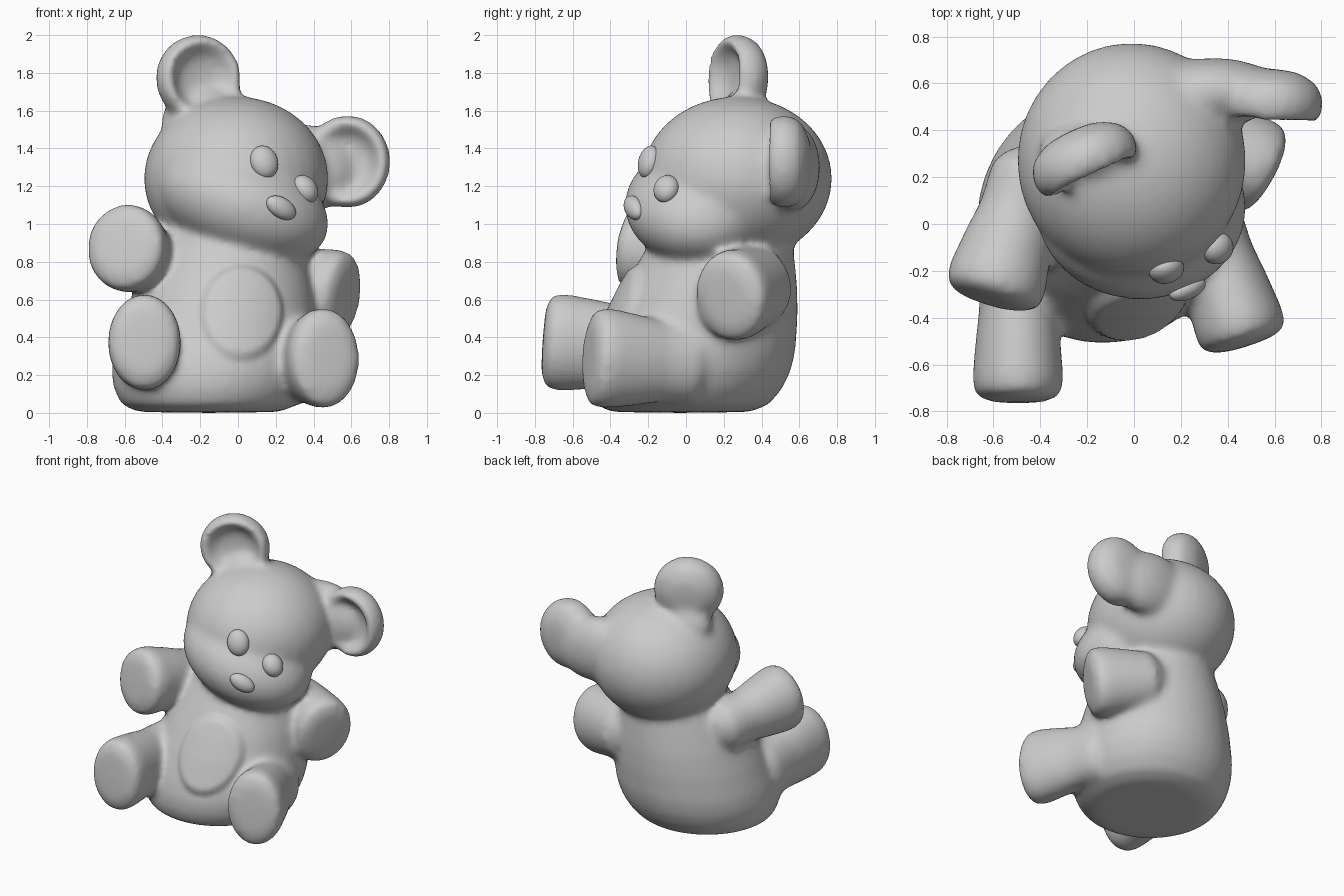
import bpy, bmesh, math
from mathutils import Vector, Matrix

cube = bpy.data.objects.get("Cube")
if cube:
    bpy.data.objects.remove(cube)

grey = bpy.data.materials.new("plain grey")
grey.use_nodes = True
grey.diffuse_color = (0.6, 0.6, 0.6, 1)
grey.node_tree.nodes["Principled BSDF"].inputs["Base Color"].default_value = (0.6, 0.6, 0.6, 1)


def make_object(name, bm):
    mesh = bpy.data.meshes.new(name)
    bm.to_mesh(mesh)
    bm.free()
    mesh.materials.append(grey)
    mesh.shade_smooth()
    ob = bpy.data.objects.new(name, mesh)
    bpy.context.collection.objects.link(ob)
    return ob


def frame(position, direction):
    """Local z along the direction, local y upward."""
    turn = Vector(direction).to_track_quat('Z', 'Y').to_matrix().to_4x4()
    return Matrix.Translation(position) @ turn


def ellipsoid(name, radii, place):
    bm = bmesh.new()
    bmesh.ops.create_uvsphere(bm, u_segments=32, v_segments=20, radius=1)
    bm.transform(place @ Matrix.Diagonal((*radii, 1)))
    return make_object(name, bm)


def ball(name, position, radii, pitch=0):
    place = Matrix.Translation(position) @ Matrix.Rotation(math.radians(pitch), 4, 'Y')
    return ellipsoid(name, radii, place)


def lathe(name, profile, place):
    """Spin a (radius, height) profile into a closed solid."""
    bm = bmesh.new()
    verts = [bm.verts.new((r, 0, h)) for r, h in profile]
    edges = [bm.edges.new(pair) for pair in zip(verts, verts[1:])]
    bmesh.ops.spin(bm, geom=verts + edges, cent=(0, 0, 0), axis=(0, 0, 1),
                   angle=math.tau, steps=36, use_merge=False)
    bmesh.ops.remove_doubles(bm, verts=bm.verts, dist=0.0005)
    bmesh.ops.recalc_face_normals(bm, faces=bm.faces)
    bm.transform(place)
    return make_object(name, bm)


def limb(name, position, direction, width, height, length, taper):
    profile = [(0, 0.01), (0.7, 0.005), (0.78, -0.015), (0.9, -0.01), (0.98, -0.04), (1, -0.1),
               ((1 + taper) / 2, -0.27), (taper, -0.4), (taper, -length + 0.08),
               (taper * 0.6, -length), (0, -length - 0.03)]
    return lathe(name, profile, frame(position, direction) @ Matrix.Diagonal((width, height, 1, 1)))


def ear(name, position, direction, width, height):
    profile = [(0, -0.09), (0.4, -0.085), (0.6, -0.06), (0.76, -0.01), (0.87, 0), (0.97, -0.04),
               (1, -0.1), (0.88, -0.17), (0.5, -0.22), (0, -0.23)]
    return lathe(name, profile, frame(position, direction) @ Matrix.Diagonal((width, height, 1, 1)))


# Seated pear-shaped torso, leaning back toward the neck
lean = Matrix.Translation((-0.155, -0.03, 0)) @ Matrix.Diagonal((1.02, 1, 1, 1))
lean[0][2], lean[1][2] = 0.12, 0.24
torso_profile = [(0, 0), (0.37, 0.005), (0.46, 0.045), (0.51, 0.13), (0.532, 0.22), (0.532, 0.32),
                 (0.502, 0.5), (0.465, 0.65), (0.415, 0.8), (0.34, 1), (0, 1.05)]

# Soft body parts, overlapping so they can be fused
parts = [
    lathe("torso", torso_profile, lean),
    ball("head", (-0.01, 0.27, 1.24), (0.49, 0.505, 0.435)),
    ball("muzzle", (0.03, 0.07, 1.1), (0.47, 0.395, 0.29), 21),
    ball("left_ear_root", (0.34, 0.565, 1.3), (0.3, 0.145, 0.23), 12),
    ball("right_ear_root", (-0.19, 0.31, 1.56), (0.22, 0.13, 0.16), -10),
    ear("right_ear", (-0.175, 0.19, 1.775), (0.42, -0.9, 0.05), 0.24, 0.235),
    ear("left_ear", (0.575, 0.435, 1.33), (-0.06, -0.99, 0), 0.23, 0.25),
    limb("right_arm", (-0.61, -0.325, 0.885), (-0.28, -0.95, 0.15), 0.215, 0.235, 0.66, 0.76),
    limb("left_arm", (0.575, 0.215, 0.61), (0.85, -0.45, -0.15), 0.21, 0.245, 0.5, 0.83),
    limb("right_leg", (-0.495, -0.75, 0.38), (0, -1, 0.07), 0.195, 0.258, 0.68, 0.85),
    limb("left_leg", (0.475, -0.51, 0.295), (0.3, -0.95, 0.06), 0.195, 0.268, 0.65, 0.8),
]

# Fuse the parts into one plush skin
bpy.ops.object.select_all(action='DESELECT')
for part in parts:
    part.select_set(True)
bpy.context.view_layer.objects.active = parts[0]
bpy.ops.object.join()
body = bpy.context.view_layer.objects.active
body.name = "bear_body"
remesh = body.modifiers.new("fuse", 'REMESH')
remesh.mode = 'VOXEL'
remesh.voxel_size = 0.02
remesh.use_smooth_shade = True
smooth = body.modifiers.new("soften", 'SMOOTH')
smooth.factor = 0.5
smooth.iterations = 22
for name in ("fuse", "soften"):
    bpy.ops.object.modifier_apply(modifier=name)

# Raised oval tummy patch
normals = [v.normal.copy() for v in body.data.vertices]
for v, normal in zip(body.data.vertices, normals):
    inside = 1 - ((v.co.x - 0.02) / 0.225) ** 2 - ((v.co.z - 0.53) / 0.26) ** 2
    if inside > 0 and v.co.y < -0.1 and normal.y < -0.3:
        v.co += normal * 0.028 * min(1, inside * 3)
if not body.data.materials:
    body.data.materials.append(grey)
body.data.shade_smooth()
body.data.update()
bpy.context.view_layer.update()


# Features sit on the skin, facing along its normal
def feature(name, target, radii, roll):
    hit, spot, normal, _ = body.closest_point_on_mesh(Vector(target))
    ellipsoid(name, radii, frame(spot, normal) @ Matrix.Rotation(roll, 4, 'Z'))


feature("right_eye", (0.13, -0.17, 1.32), (0.075, 0.09, 0.055), 0.2)
feature("left_eye", (0.35, -0.1, 1.18), (0.07, 0.08, 0.06), 0.2)
feature("nose", (0.225, -0.27, 1.085), (0.09, 0.055, 0.045), -0.5)
